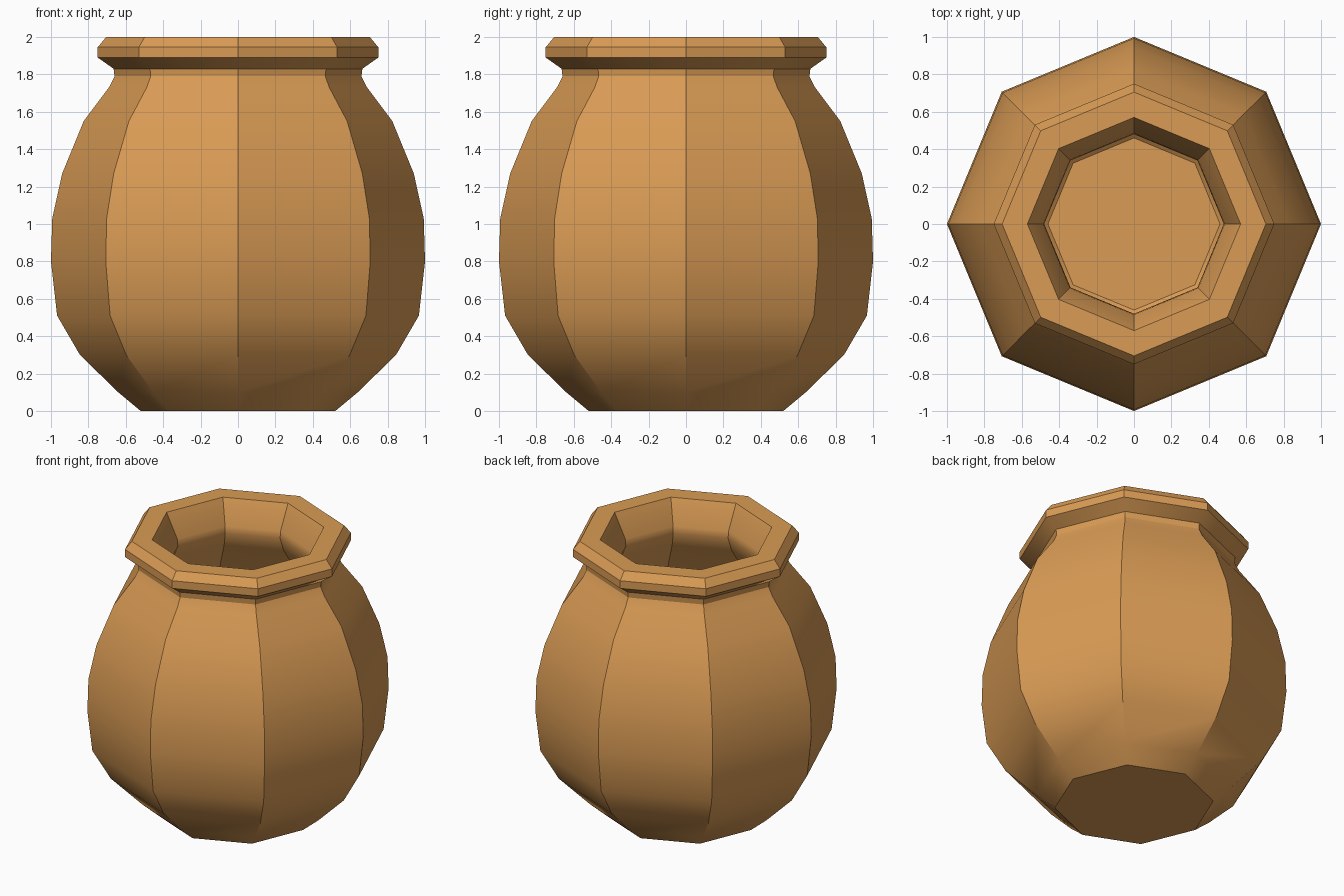
import bpy, bmesh, math

if "Cube" in bpy.data.objects:
    bpy.data.objects.remove(bpy.data.objects["Cube"])

SIDES = 8

# Pot wall profile (radius, height): base, belly, neck, lip, then down the inside
outer = [(0.52, 0), (0.64, 0.10), (0.845, 0.30), (0.967, 0.51), (1.0, 0.80),
         (0.993, 1.03), (0.94, 1.27), (0.825, 1.55), (0.69, 1.73), (0.66, 1.79),
         (0.665, 1.83), (0.75, 1.89), (0.75, 1.945), (0.705, 2.0)]
inner = [(0.57, 2.0), (0.485, 1.83), (0.48, 1.78), (0.52, 1.68), (0.66, 1.48),
         (0.77, 1.23), (0.82, 1.02), (0.825, 0.81), (0.80, 0.57), (0.70, 0.39),
         (0.52, 0.21), (0.46, 0.16)]

# Sweep the profile around z as octagonal rings
bm = bmesh.new()
rings = []
for r, z in outer + inner:
    rings.append([bm.verts.new((r * math.cos(i * math.tau / SIDES),
                                r * math.sin(i * math.tau / SIDES), z))
                  for i in range(SIDES)])
for a, b in zip(rings, rings[1:]):
    for i in range(SIDES):
        j = (i + 1) % SIDES
        bm.faces.new((a[i], a[j], b[j], b[i]))

# Underside and inner floor
bm.faces.new(rings[0][::-1])
bm.faces.new(rings[-1])
bmesh.ops.recalc_face_normals(bm, faces=bm.faces)

mesh = bpy.data.meshes.new("clay_pot")
bm.to_mesh(mesh)
bm.free()
pot = bpy.data.objects.new("clay_pot", mesh)
bpy.context.collection.objects.link(pot)

# Terracotta colour
clay = bpy.data.materials.new("terracotta")
clay.diffuse_color = (0.70, 0.33, 0.09, 1)
clay.use_nodes = True
clay.node_tree.nodes["Principled BSDF"].inputs["Base Color"].default_value = clay.diffuse_color
mesh.materials.append(clay)

# Smooth up the curve, sharp at the eight ribs
bpy.context.view_layer.objects.active = pot
pot.select_set(True)
bpy.ops.object.shade_smooth_by_angle(angle=math.radians(30))
